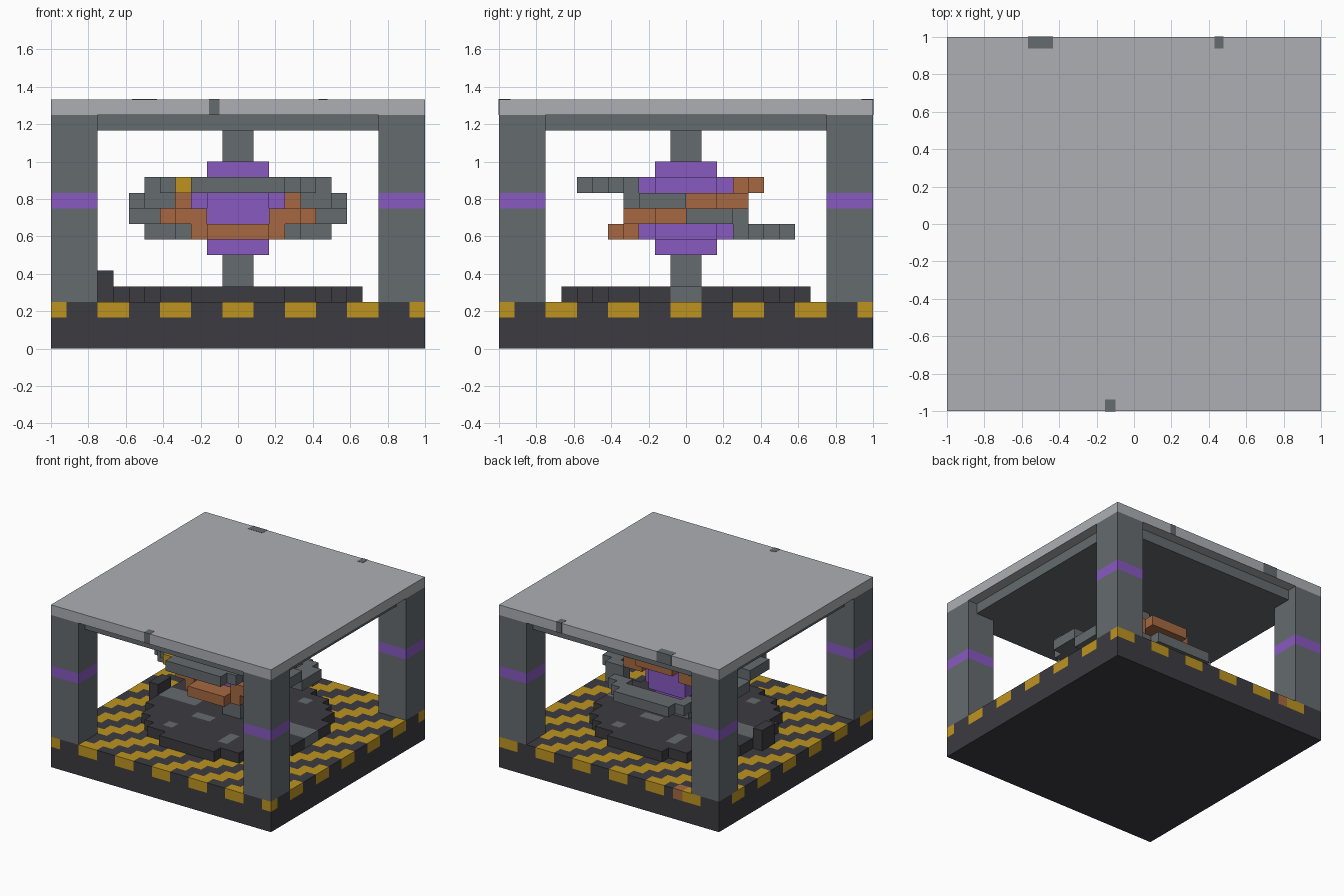
import bpy, bmesh
from math import hypot

if "Cube" in bpy.data.objects:
    bpy.data.objects.remove(bpy.data.objects["Cube"])

U = 1 / 12  # size of one block


def material(name, rgb):
    col = [((c / 255 + 0.055) / 1.055) ** 2.4 for c in rgb] + [1]
    m = bpy.data.materials.new(name)
    m.use_nodes = True
    m.diffuse_color = col
    m.node_tree.nodes["Principled BSDF"].inputs["Base Color"].default_value = col
    return m


light = material("light_steel", (172, 175, 180))
steel = material("steel_grey", (101, 107, 111))
dark = material("dark_iron", (60, 59, 65))
yellow = material("warning_yellow", (190, 148, 32))
purple = material("energy_purple", (136, 90, 192))
copper = material("copper", (166, 104, 66))

SIDES = ((1, 0, 0), (-1, 0, 0), (0, 1, 0), (0, -1, 0), (0, 0, 1), (0, 0, -1))


def blocks(name, cells):
    """Skin a set of unit cells {(i, j, k): material}, outer faces only."""
    mats = list(dict.fromkeys(cells.values()))
    bm = bmesh.new()
    for cell, mat in cells.items():
        for d in SIDES:
            if tuple(a + b for a, b in zip(cell, d)) in cells:
                continue
            ax = next(n for n in range(3) if d[n])
            u, v = (ax + 1) % 3, (ax + 2) % 3
            ring = []
            for du, dv in ((0, 0), (1, 0), (1, 1), (0, 1)):
                p = list(cell)
                p[ax] += max(d[ax], 0)
                p[u] += du
                p[v] += dv
                ring.append(bm.verts.new([c * U for c in p]))
            if d[ax] < 0:
                ring.reverse()
            bm.faces.new(ring).material_index = mats.index(mat)
    bmesh.ops.remove_doubles(bm, verts=bm.verts, dist=U / 100)
    finish(name, bm, mats)


def finish(name, bm, mats):
    me = bpy.data.meshes.new(name)
    bm.to_mesh(me)
    bm.free()
    for m in mats:
        me.materials.append(m)
    bpy.context.collection.objects.link(bpy.data.objects.new(name, me))


def box(name, lo, hi, mat):
    """Box between two corners given in blocks."""
    bm = bmesh.new()
    bmesh.ops.create_cube(bm, size=1)
    for v in bm.verts:
        v.co = [(hi[n] if v.co[n] > 0 else lo[n]) * U for n in range(3)]
    finish(name, bm, [mat])


def disc(inner, outer):
    """Cells of a flat ring, with the distances of their centres."""
    for i in range(-12, 12):
        for j in range(-12, 12):
            cx, cy = abs(i + 0.5), abs(j + 0.5)
            if inner <= hypot(cx, cy) < outer:
                yield i, j, cx, cy


# Base with a layer of diagonal warning stripes
box("base", (-12, -12, 0), (12, 12, 2), dark)
stripes = {(i, j, 2): yellow if (i - j) % 4 in (0, 3) else dark
           for i, j, cx, cy in disc(0, 99)}
stripes[(-8, 11, 2)] = copper
blocks("striped_deck", stripes)

# Round platform with worn steel patches
platform = {(i, j, 3): steel if cy < 1 and cx > 4 else dark
            for i, j, cx, cy in disc(0, 8)}
for i, j in ((2, -5), (2, -6), (-4, -6), (-3, -3), (-2, -3)):
    platform[(i, j, 3)] = platform[(-1 - i, -1 - j, 3)] = steel
blocks("platform", platform)
box("control_box", (-9, -1, 3), (-8, 1, 5), dark)

# Corner pillars with glowing bands
for side, x in (("right", -12), ("left", 9)):
    for end, y in (("front", -12), ("back", 9)):
        for part, z0, z1, mat in (("pillar_lower", 3, 9, steel),
                                  ("pillar_band", 9, 10, purple),
                                  ("pillar_upper", 10, 15, steel)):
            box(f"{end}_{side}_{part}", (x, y, z0), (x + 3, y + 3, z1), mat)

# Roof, ceiling and small worn edge patches
box("roof", (-12, -12, 15), (12, 12, 16), light)
box("ceiling", (-11, -11, 14), (11, 11, 15), steel)
T = 0.02
for n, (x0, x1, side) in enumerate(((-1.85, -1.2, -1), (-6.8, -5.2, 1), (5.15, 5.75, 1))):
    y0, y1 = sorted((side * 11.25, side * (12 + T)))
    box(f"roof_patch_{n}_top", (x0, y0, 16), (x1, y1, 16 + T), steel)
    y0, y1 = sorted((side * 12, side * (12 + T)))
    box(f"roof_patch_{n}_edge", (x0, y0, 15), (x1, y1, 16), steel)

# Central column and stepped energy core
box("lower_column", (-1, -1, 4), (1, 1, 6), steel)
box("upper_column", (-1, -1, 12), (1, 1, 14), steel)
core = {(i, j, k): purple for k in range(6, 12)
        for i, j, cx, cy in disc(0, 2.2 if k in (6, 11) else 3)}
blocks("energy_core", core)

# Outer ring, high at the front; inner ring, high at the back
outer_ring, inner_ring = {}, {}
for i, j, cx, cy in disc(5.5, 7):
    if cy > 3:
        outer_ring[(i, j, 10 if j < 0 else 7)] = steel
    if cy < 4:
        outer_ring[(i, j, 9 if j < 0 else 8)] = steel
outer_ring[(-4, -6, 10)] = yellow
for i, j, cx, cy in disc(3.5, 5):
    if cy > 3 and cx < 3:
        inner_ring[(i, j, 7 if j < 0 else 10)] = copper
    if cy < 4 and cx > 2:
        inner_ring[(i, j, 8 if j < 0 else 9)] = copper
blocks("outer_ring", outer_ring)
blocks("inner_ring", inner_ring)
